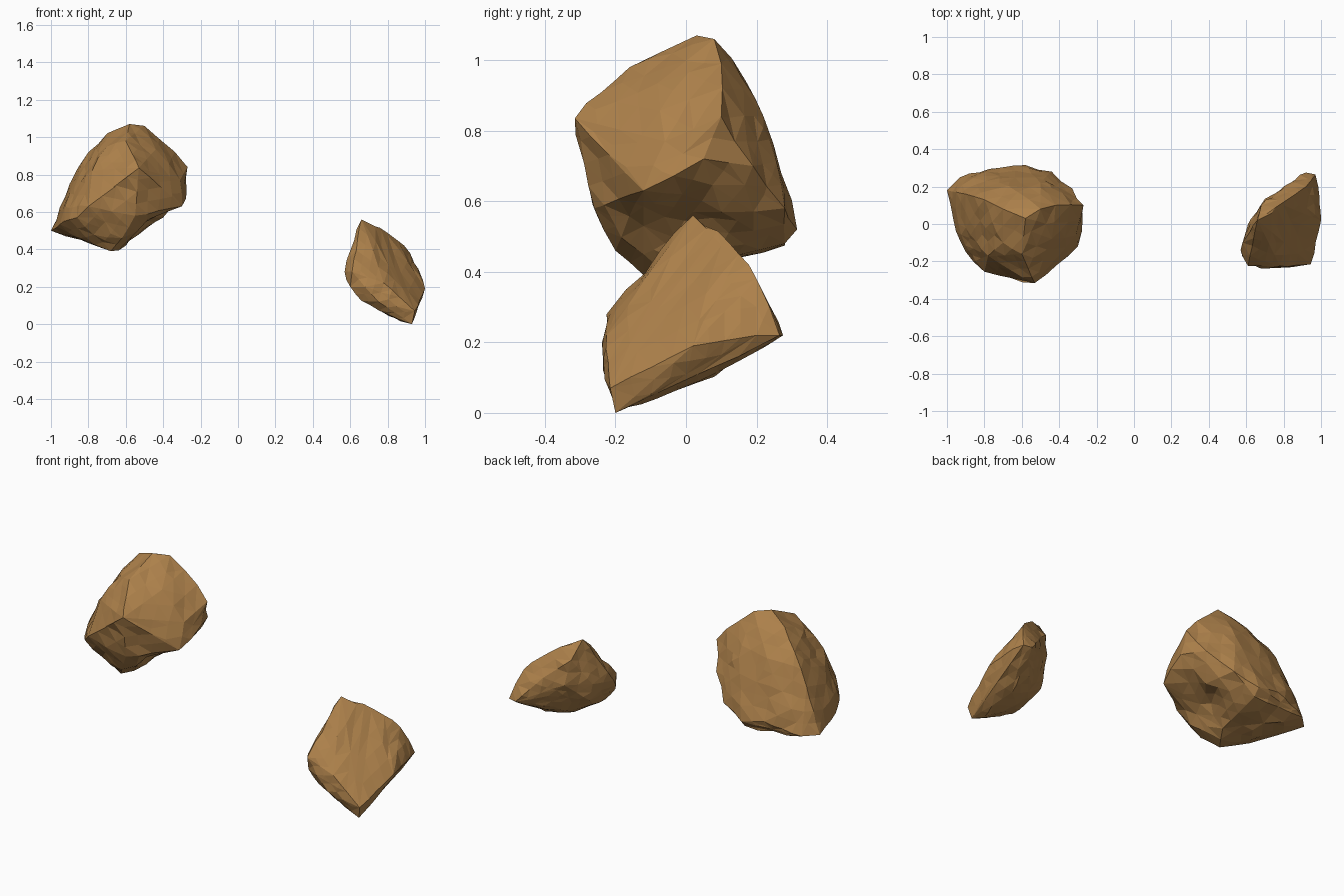
import bpy, bmesh, random
from mathutils import Vector, noise

if "Cube" in bpy.data.objects:
    bpy.data.objects.remove(bpy.data.objects["Cube"])

mat = bpy.data.materials.new("brown_stone")
mat.diffuse_color = (0.42, 0.22, 0.07, 1)
mat.use_nodes = True
mat.node_tree.nodes["Principled BSDF"].inputs["Base Color"].default_value = mat.diffuse_color


def make_rock(name, corners, dents, edge_len, rough, seed):
    """Faceted stone: hull of key corners, refined, roughened and chipped."""
    random.seed(seed)
    bm = bmesh.new()
    for c in corners:
        bm.verts.new(c)
    bmesh.ops.convex_hull(bm, input=bm.verts[:])
    loose = [v for v in bm.verts if not v.link_faces]
    bmesh.ops.delete(bm, geom=loose, context='VERTS')
    fixed = {v.co.copy().freeze() for v in bm.verts}
    # split the long edges so that each plane carries small facets
    for _ in range(2):
        long_edges = [e for e in bm.edges if e.calc_length() > edge_len]
        bmesh.ops.subdivide_edges(bm, edges=long_edges, cuts=1)
        bmesh.ops.triangulate(bm, faces=bm.faces[:])
    bm.normal_update()
    # uneven surface between the corners
    moves = {}
    for v in bm.verts:
        if v.co.copy().freeze() not in fixed:
            n = noise.noise(v.co * 9 + Vector((seed, 0, 0)))
            moves[v] = v.normal * rough * (n + random.uniform(-0.3, 0.7))
    # hollows
    for centre, radius, push in dents:
        for v in bm.verts:
            if v.co.copy().freeze() in fixed:
                continue
            d = (v.co - Vector(centre)).length / radius
            if d < 1:
                moves[v] = moves.get(v, Vector()) + Vector(push) * (1 - d * d)
    for v, m in moves.items():
        v.co += m
    bmesh.ops.recalc_face_normals(bm, faces=bm.faces[:])
    me = bpy.data.meshes.new(name)
    bm.to_mesh(me)
    bm.free()
    me.materials.append(mat)
    ob = bpy.data.objects.new(name, me)
    bpy.context.collection.objects.link(ob)
    return ob


# large upper rock: key corners
large = [
    (-1, .18, .5), (-.965, .02, .52), (-.93, .25, .5), (-.9, .16, .75),
    (-.8, .13, .92), (-.7, .08, 1.02), (-.58, .03, 1.07), (-.5, .08, 1.06),
    (-.42, .1, .99), (-.33, .1, .9), (-.27, .1, .84), (-.275, .05, .72),
    (-.3, -.12, .63), (-.31, -.06, .77), (-.42, -.21, .76), (-.53, -.315, .835),
    (-.6, -.16, .98), (-.65, -.29, .74), (-.8, -.255, .63), (-.86, -.2, .57),
    (-.93, -.09, .55), (-.78, -.17, .82), (-.7, -.1, .95), (-.9, -.02, .7),
    (-.85, -.08, .46), (-.68, -.12, .39), (-.62, -.2, .46), (-.55, -.26, .58),
    (-.6, 0, .42), (-.75, .15, .44), (-.58, .315, .52), (-.58, .28, .48),
    (-.72, .3, .55), (-.55, .27, .68), (-.5, .22, .84), (-.33, .19, .7),
    (-.44, .28, .58), (-.4, .1, .57), (-.72, .22, .8), (-.62, .17, .94),
    (-.86, .245, .64), (-.44, -.08, .935)]
make_rock("large_rock", large, [((-.45, -.03, .54), .18, (-.05, 0, .03))],
          .11, .011, 3)

# small lower slab: key corners
small = [
    (.66, .02, .56), (.63, -.02, .46), (.68, .1, .46), (.8, .1, .475),
    (.62, -.1, .4), (.62, -.17, .35), (.61, -.225, .28), (.57, -.14, .28),
    (.58, -.1, .34), (.6, -.2, .2), (.75, -.235, .12), (.87, -.17, .015),
    (.93, -.2, 0), (.945, -.215, .07), (1, .02, .19), (.985, .2, .22),
    (.97, .265, .22), (.92, .275, .22), (.93, .24, .3), (.92, .2, .38),
    (.85, .15, .45), (.78, -.225, .22), (.7, .135, .32), (.8, .19, .36),
    (.78, .17, .25), (.61, 0, .3), (.85, .03, .085), (.88, .12, .15),
    (.9, .22, .185), (.66, -.08, .14), (.75, -.05, .085), (.75, .04, .12),
    (.78, .12, .17), (.63, .0, .2), (.85, -.08, .05), (.66, -.19, .125),
    (.75, -.19, .075)]
make_rock("small_rock", small, [], .09, .01, 8)
